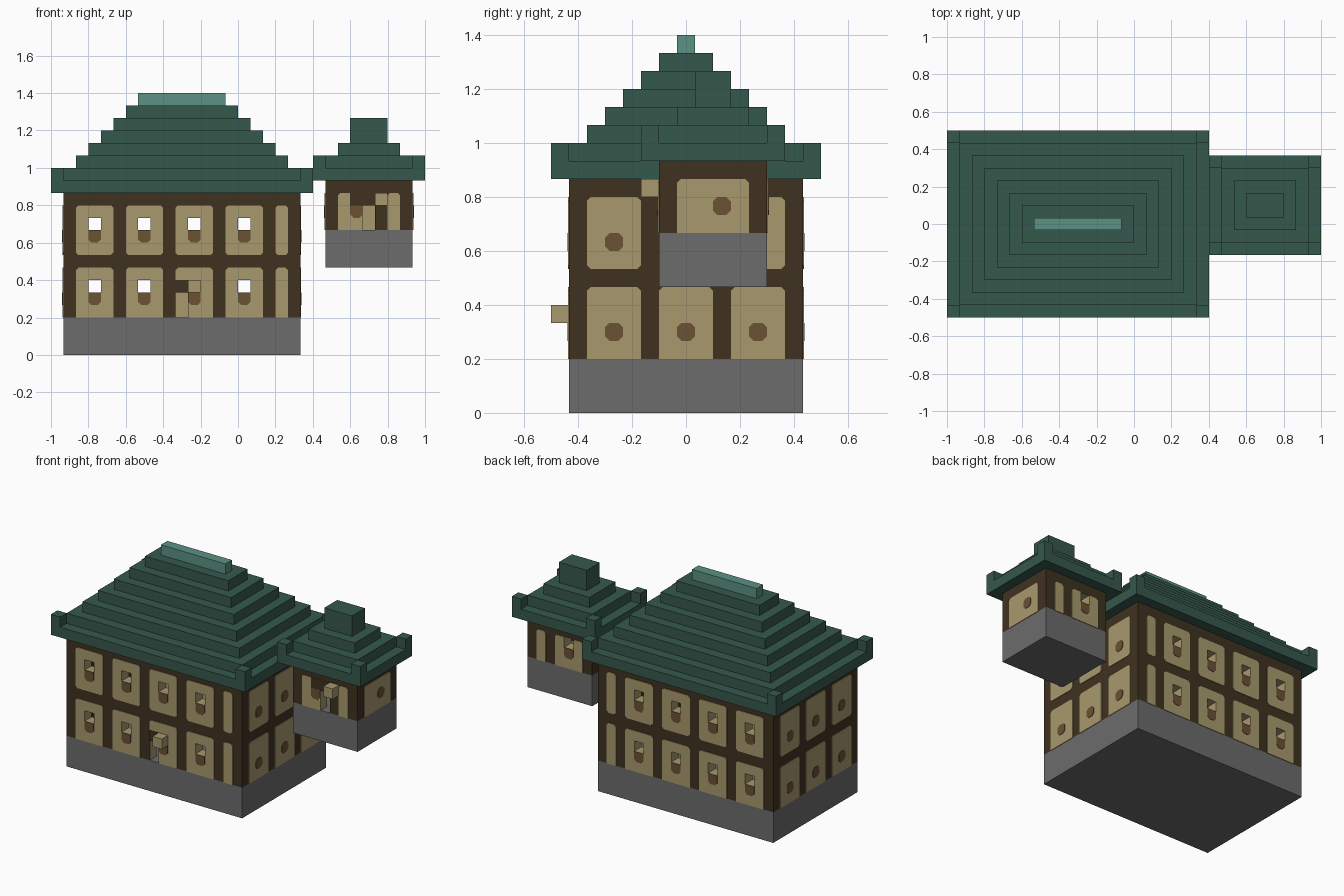
import bpy

U = 1 / 15  # one building block
if "Cube" in bpy.data.objects:
    bpy.data.objects.remove(bpy.data.objects["Cube"], do_unlink=True)


def material(name, rgb):
    m = bpy.data.materials.new(name)
    m.use_nodes = True
    m.diffuse_color = (*rgb, 1)
    m.node_tree.nodes["Principled BSDF"].inputs["Base Color"].default_value = (*rgb, 1)
    return m


STONE = material("grey stone", (.15, .15, .15))
PLASTER = material("tan plaster", (.392, .319, .153))
TIMBER = material("dark timber", (.05, .031, .015))
BROWN = material("brown boss", (.144, .084, .034))
GREEN = material("dark green tile", (.036, .098, .072))
TEAL = material("pale teal ridge", (.105, .283, .227))


def prism(outline, axis, lo, hi):
    """Extrude an (a, z) outline along x or y; returns vertices and faces."""
    n = len(outline)
    verts = [(d, a, z) if axis == "x" else (a, d, z) for d in (lo, hi) for a, z in outline]
    faces = [tuple(range(n)), tuple(range(2 * n - 1, n - 1, -1))]
    faces += [(i, i + n, (i + 1) % n + n, (i + 1) % n) for i in range(n)]
    return verts, faces


def box(x0, x1, y0, y1, z0, z1):
    return prism([(x0, z0), (x1, z0), (x1, z1), (x0, z1)], "y", y0, y1)


def build(name, parts, mat):
    """Merge separate solids into one object, scaled from blocks to units."""
    verts, faces = [], []
    for v, f in parts:
        k = len(verts)
        verts += [tuple(c * U for c in p) for p in v]
        faces += [tuple(i + k for i in q) for q in f]
    mesh = bpy.data.meshes.new(name)
    mesh.from_pydata(verts, [], faces)
    mesh.materials.append(mat)
    ob = bpy.data.objects.new(name, mesh)
    bpy.context.collection.objects.link(ob)
    bpy.ops.object.select_all(action="DESELECT")
    bpy.context.view_layer.objects.active = ob
    ob.select_set(True)
    bpy.ops.object.mode_set(mode="EDIT")
    bpy.ops.mesh.select_all(action="SELECT")
    bpy.ops.mesh.normals_make_consistent(inside=False)
    bpy.ops.object.mode_set(mode="OBJECT")
    return ob


def plate(axis, pos, side, a0, a1, z0, z1, low=.2, top=.2, thick=.06):
    """Thin plate with clipped corners lying on a wall."""
    pts = [(a0 + low, z0), (a1 - low, z0), (a1, z0 + low), (a1, z1 - top),
           (a1 - top, z1), (a0 + top, z1), (a0, z1 - top), (a0, z0 + low)]
    outline = [p for i, p in enumerate(pts) if p != pts[i - 1]]
    return prism(outline, axis, *sorted((pos, pos + side * thick)))


def cut(ob, cutter):
    bpy.context.view_layer.objects.active = ob
    mod = ob.modifiers.new("openings", "BOOLEAN")
    mod.operation, mod.solver, mod.object = "DIFFERENCE", "EXACT", cutter
    mod.material_mode = "TRANSFER"
    bpy.ops.object.modifier_apply(modifier=mod.name)


def house(name, x, y, z, base, rows, columns, sides, openings):
    """columns: (start, end, boss start or None) along x; sides likewise along y.
    rows: (bottom, top, boss bottom, boss under an opening)."""
    (x0, x1), (y0, y1), (z0, z1) = x, y, z
    build(name + "_stone_base", [box(x0, x1, y0, y1, base, z0)], STONE)
    walls = {"front_wall": box(x0, x1, y0, y0 + 1, z0, z1),
             "back_wall": box(x0, x1, y1 - 1, y1, z0, z1),
             "right_wall": box(x0, x0 + 1, y0 + 1, y1 - 1, z0, z1),
             "left_wall": box(x1 - 1, x1, y0 + 1, y1 - 1, z0, z1)}
    walls = {k: build(name + "_" + k, [v], TIMBER) for k, v in walls.items()}
    panels, bosses = [], []
    for axis, lo, hi, bays in (("y", y0, y1, columns), ("x", x0, x1, sides)):
        for pos, side in ((lo, -1), (lo + 1, 1), (hi - 1, -1), (hi, 1)):
            outer = pos in (lo, hi)
            for a0, a1, boss in bays:
                for bottom, top, bz in rows:
                    low = 0 if bottom == z0 else .2
                    panels.append(plate(axis, pos, side, a0, a1, bottom, top, low))
                    if boss is not None and outer:
                        clip = 0 if axis == "y" else .25
                        bosses.append(plate(axis, pos, side, boss, boss + 1, bz, bz + 1,
                                            .25, clip, .1))
    panels = build(name + "_wall_panels", panels, PLASTER)
    build(name + "_wall_bosses", bosses, BROWN)
    # windows and doorway
    cutter = build(name + "_openings", [box(*o) for o in openings], PLASTER)
    cutter.hide_render = True
    for ob in (walls["front_wall"], walls["back_wall"], panels):
        cut(ob, cutter)
    bpy.data.objects.remove(cutter, do_unlink=True)


def roof(name, x, y, z, heights):
    """Stepped hip roof with raised corner blocks."""
    (x0, x1), (y0, y1) = x, y
    parts, level = [], z
    for n, h in enumerate(heights):
        parts.append(box(x0 + n, x1 - n, y0 + n, y1 - n, level, level + h))
        level += h
    for cx in (x0, x1 - 1):
        for cy in (y0, y1 - 1):
            parts.append(box(cx, cx + 1, cy, cy + 1, z + 1, z + 2))
    build(name, parts, GREEN)


# main house
window_x = (-12, -8, -4, 0)
holes = [box_ for c in window_x for s in (5, 10)
         for box_ in [(c, c + 1, 5 if (c, s) == (-4, 5) else -7, 7, s, s + 1)]]
holes.append((-5, -4, -7, -5, 2.8, 5))
house("house", (-14, 5), (-6.5, 6.5), (3, 13), 0,
      [(3, 7, 4), (8, 12, 9)],
      [(c - 1, c + 2, c) for c in window_x] + [(3, 4, None)],
      [(c - 1.5, c + 1.5, c - .5) for c in (-4, 0, 4)], holes)
build("house_door_lintel", [plate("y", -6.5, -1, -5, -4, 5, 6, 0, 0, .1)], TIMBER)
build("house_lantern", [box(-4, -3, -7.5, -6.5, 5, 6)], PLASTER)
roof("house_roof", (-15, 6), (-7.5, 7.5), 13, [1] * 7)
build("house_roof_ridge", [box(-8, -1, -.5, .5, 20, 21)], TEAL)

# hanging side turret
house("turret", (7, 14), (-1.5, 4.5), (10, 14), 7,
      [(10, 13, 11)],
      [(8, 11, 9), (12, 13, None)],
      [(-.5, 3.5, 1.5)],
      [(10, 11, -2, 0, 9.8, 12), (9, 10, 3, 5, 12, 13)])
build("turret_door_lintel", [plate("y", -1.5, -1, 9, 11, 12, 13, 0, 0, .1)], TIMBER)
build("turret_lantern", [box(11, 12, -2.5, -1.5, 12, 13)], PLASTER)
roof("turret_roof", (6, 15), (-2.5, 5.5), 14, [1, 1, 1, 2])
